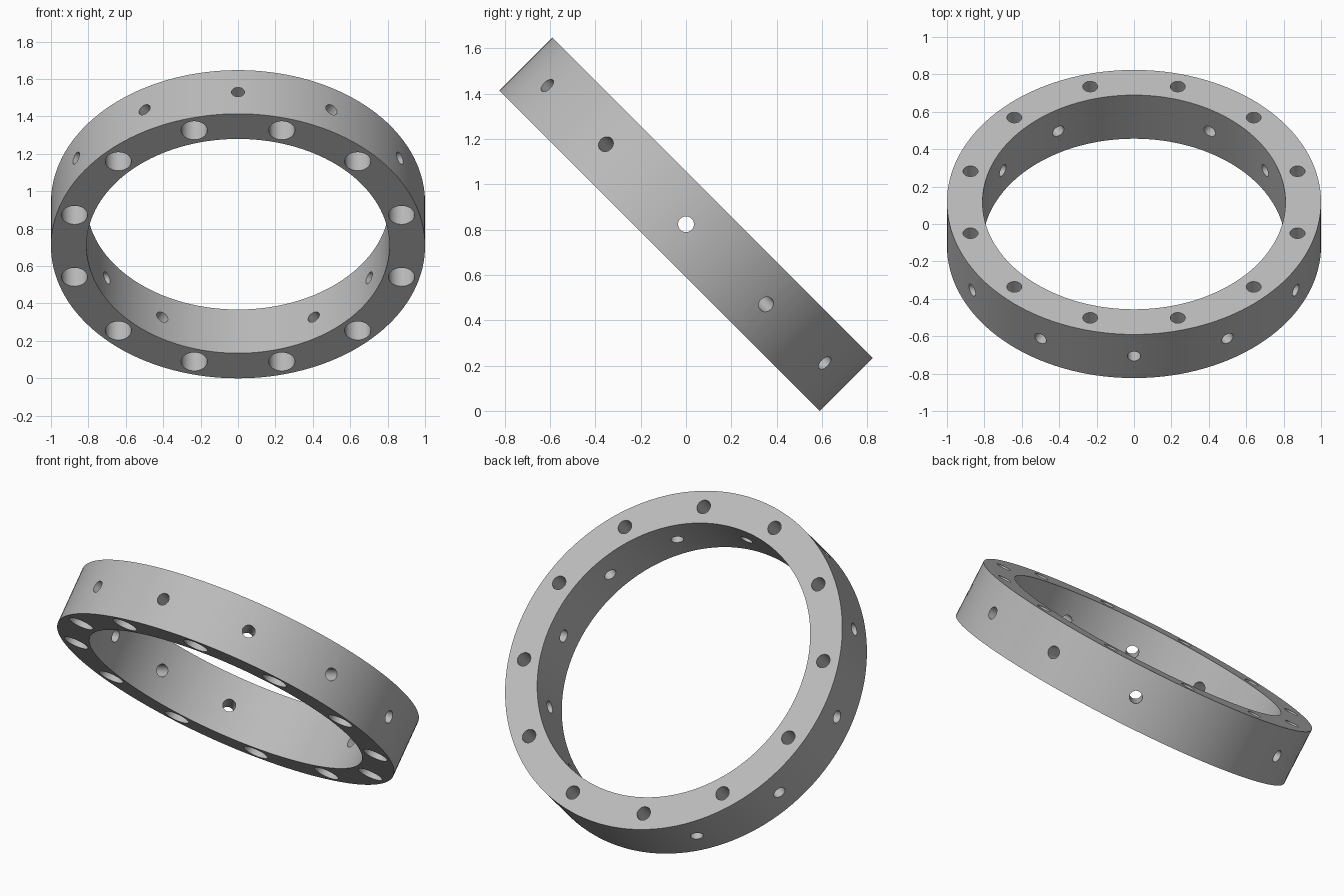
import bpy, bmesh
from math import radians, pi
from mathutils import Matrix, Vector

if "Cube" in bpy.data.objects:
    bpy.data.objects.remove(bpy.data.objects["Cube"], do_unlink=True)

OUTER, INNER, THICK = 1.0, 0.81, 0.33
BOLT_CIRCLE, TILT = 0.905, radians(-45)

steel = bpy.data.materials.new("grey_metal")
steel.use_nodes = True
grey = (0.5, 0.5, 0.5, 1)
steel.diffuse_color = grey
steel.node_tree.nodes["Principled BSDF"].inputs["Base Color"].default_value = grey


def make_object(name, bm):
    bmesh.ops.recalc_face_normals(bm, faces=bm.faces)
    mesh = bpy.data.meshes.new(name)
    bm.to_mesh(mesh)
    bm.free()
    mesh.materials.append(steel)
    obj = bpy.data.objects.new(name, mesh)
    bpy.context.collection.objects.link(obj)
    return obj


def add_cylinder(bm, radius, depth, matrix, sides=32):
    bmesh.ops.create_cone(bm, cap_ends=True, segments=sides, radius1=radius,
                          radius2=radius, depth=depth, matrix=matrix)


def cut(target, name, bm):
    cutter = make_object(name, bm)
    mod = target.modifiers.new(name, "BOOLEAN")
    mod.object, mod.solver = cutter, "EXACT"
    bpy.context.view_layer.objects.active = target
    bpy.ops.object.modifier_apply(modifier=mod.name)
    bpy.data.objects.remove(cutter, do_unlink=True)


# Ring body: a rectangular section spun around the axis
bm = bmesh.new()
corners = [bm.verts.new((r, 0, z * THICK / 2))
           for r, z in ((INNER, -1), (OUTER, -1), (OUTER, 1), (INNER, 1))]
edges = [bm.edges.new((corners[i], corners[(i + 1) % 4])) for i in range(4)]
bmesh.ops.spin(bm, geom=corners + edges, cent=(0, 0, 0), axis=(0, 0, 1),
               angle=2 * pi, steps=144, use_merge=True)
bmesh.ops.remove_doubles(bm, verts=bm.verts, dist=0.0001)
ring = make_object("ring", bm)

# Bolt holes through the flat faces, and wider counterbores on the lower face
bolts, bores, radials = bmesh.new(), bmesh.new(), bmesh.new()
for k in range(12):
    spot = (Matrix.Rotation(radians(15 + 30 * k), 4, "Z")
            @ Matrix.Translation((BOLT_CIRCLE, 0, 0)))
    add_cylinder(bolts, 0.04, THICK * 2, spot)
    add_cylinder(bores, 0.07, 0.4, spot @ Matrix.Translation((0, 0, -THICK / 2)))
    # Radial holes through the rim, with none at the lowest point
    if k != 3:
        add_cylinder(radials, 0.035, 0.4, Matrix.Rotation(radians(30 * k), 4, "Z")
                     @ Matrix.Translation((BOLT_CIRCLE, 0, 0))
                     @ Matrix.Rotation(radians(90), 4, "Y"))
cut(ring, "bolt_holes", bolts)
cut(ring, "counterbores", bores)
cut(ring, "radial_holes", radials)

# Lean the ring back and stand it on the ground
ring.data.transform(Matrix.Rotation(TILT, 4, "X"))
low = min(v.co.z for v in ring.data.vertices)
ring.data.transform(Matrix.Translation(Vector((0, 0, -low))))

bpy.ops.object.select_all(action="DESELECT")
ring.select_set(True)
bpy.context.view_layer.objects.active = ring
bpy.ops.object.shade_smooth_by_angle(angle=radians(30))
